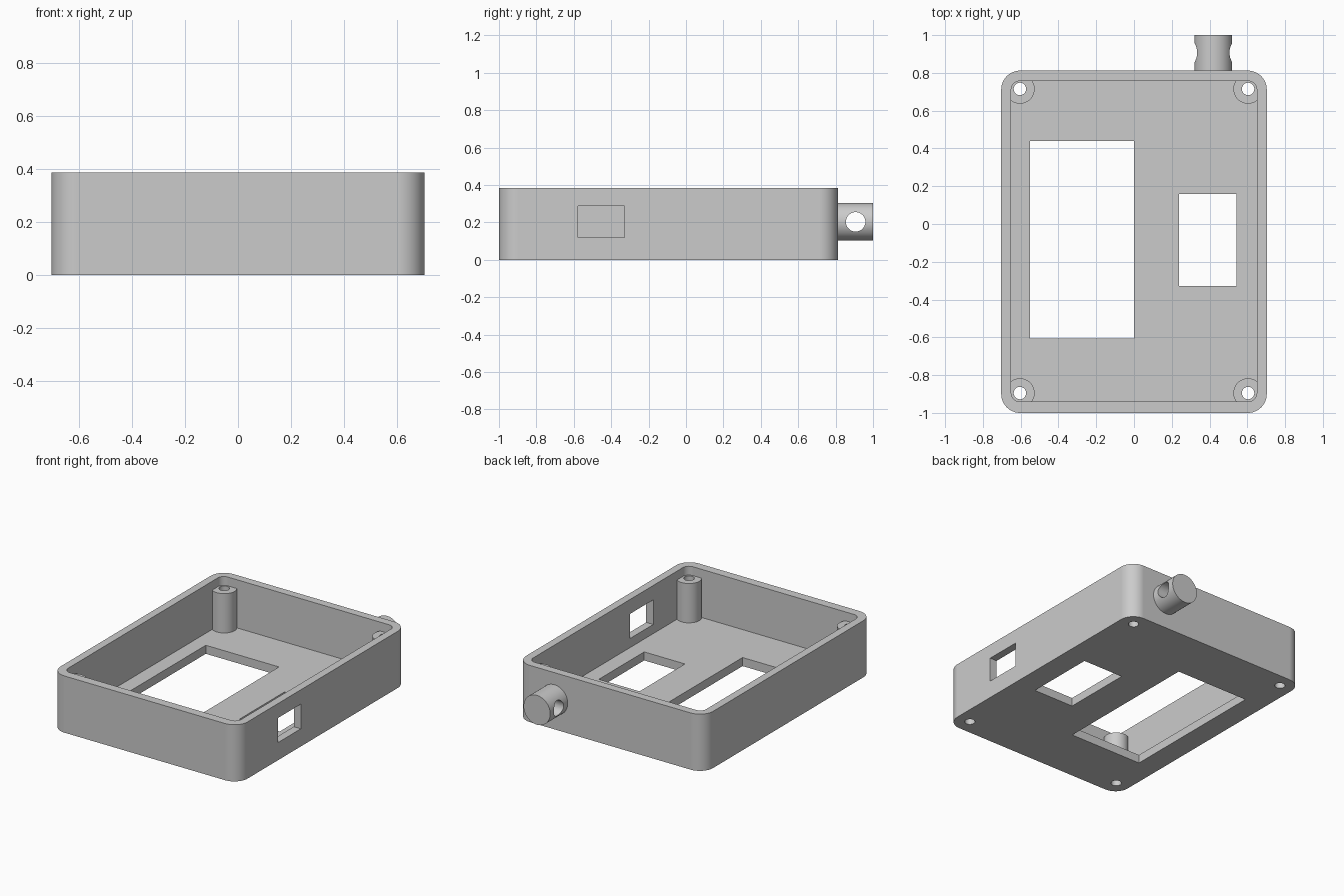
import bpy, bmesh, math
from mathutils import Matrix, Vector

cube = bpy.data.objects.get("Cube")
if cube:
    bpy.data.objects.remove(cube, do_unlink=True)

# Single flat plastic colour
grey = bpy.data.materials.new("grey plastic")
grey.use_nodes = True
grey.diffuse_color = (0.6, 0.6, 0.6, 1)
bsdf = next(n for n in grey.node_tree.nodes if n.type == 'BSDF_PRINCIPLED')
bsdf.inputs["Base Color"].default_value = (0.6, 0.6, 0.6, 1)


def to_object(name, bm):
    bmesh.ops.recalc_face_normals(bm, faces=bm.faces)
    mesh = bpy.data.meshes.new(name)
    bm.to_mesh(mesh)
    bm.free()
    mesh.materials.append(grey)
    obj = bpy.data.objects.new(name, mesh)
    bpy.context.collection.objects.link(obj)
    return obj


def block(name, x, y, z, radius=0.0, segments=12):
    """Box between (min, max) pairs, with optional rounded vertical corners."""
    bm = bmesh.new()
    bmesh.ops.create_cube(bm, size=1)
    for v in bm.verts:
        v.co = Vector([a[0] if c < 0 else a[1] for c, a in zip(v.co, (x, y, z))])
    if radius:
        upright = [e for e in bm.edges
                   if abs(e.verts[0].co.z - e.verts[1].co.z) > 1e-4]
        bmesh.ops.bevel(bm, geom=upright, offset=radius, segments=segments,
                        profile=0.5, affect='EDGES')
    return to_object(name, bm)


def cylinder(name, center, radius, length, axis='Z', segments=48):
    turn = {'X': Matrix.Rotation(math.pi / 2, 4, 'Y'),
            'Y': Matrix.Rotation(math.pi / 2, 4, 'X'),
            'Z': Matrix.Identity(4)}[axis]
    bm = bmesh.new()
    bmesh.ops.create_cone(bm, cap_ends=True, segments=segments, radius1=radius,
                          radius2=radius, depth=length,
                          matrix=Matrix.Translation(center) @ turn)
    return to_object(name, bm)


def combine(target, tool, operation):
    """Apply a boolean with the tool, then discard the tool."""
    tool.hide_render = True
    mod = target.modifiers.new(operation.lower(), 'BOOLEAN')
    mod.operation, mod.solver, mod.object = operation, 'EXACT', tool
    bpy.context.view_layer.objects.active = target
    bpy.ops.object.modifier_apply(modifier=mod.name)
    bpy.data.objects.remove(tool, do_unlink=True)


def finish(obj):
    bpy.ops.object.select_all(action='DESELECT')
    obj.select_set(True)
    bpy.context.view_layer.objects.active = obj
    bpy.ops.object.shade_smooth_by_angle(angle=math.radians(30))
    weighted = obj.modifiers.new("clean normals", 'WEIGHTED_NORMAL')
    weighted.keep_sharp = True


HEIGHT, FLOOR, POST_TOP = 0.385, 0.058, 0.325

# Open tray with rounded corners
case = block("case", (-0.703, 0.703), (-1.0, 0.812), (0, HEIGHT), 0.1)
combine(case, block("cavity", (-0.65, 0.65), (-0.94, 0.757),
                    (FLOOR, 0.6), 0.045, 8), 'DIFFERENCE')

# Screw posts in the four corners, drilled right through the floor
corners = [(x, y) for x in (-0.604, 0.604) for y in (-0.895, 0.715)]
for x, y in corners:
    post = cylinder("post", (x, y, (0.02 + POST_TOP) / 2), 0.078, POST_TOP - 0.02)
    combine(case, post, 'UNION')
for x, y in corners:
    combine(case, cylinder("screw_hole", (x, y, 0.15), 0.033, 0.5, segments=32),
            'DIFFERENCE')

# Floor windows and the port in the left wall
openings = [((-0.55, 0.0), (-0.607, 0.44), (-0.1, 0.2)),
            ((0.237, 0.543), (-0.327, 0.16), (-0.1, 0.2)),
            ((0.6, 0.8), (-0.577, -0.33), (0.12, 0.287))]
for x, y, z in openings:
    combine(case, block("opening", x, y, z), 'DIFFERENCE')
finish(case)

# Round strap lug on the back wall, with a cross hole
lug = cylinder("strap_lug", (0.42, 0.9, 0.203), 0.1, 0.2, 'Y', 64)
combine(lug, cylinder("lug_hole", (0.42, 0.907, 0.203), 0.052, 0.5, 'X'),
        'DIFFERENCE')
finish(lug)
